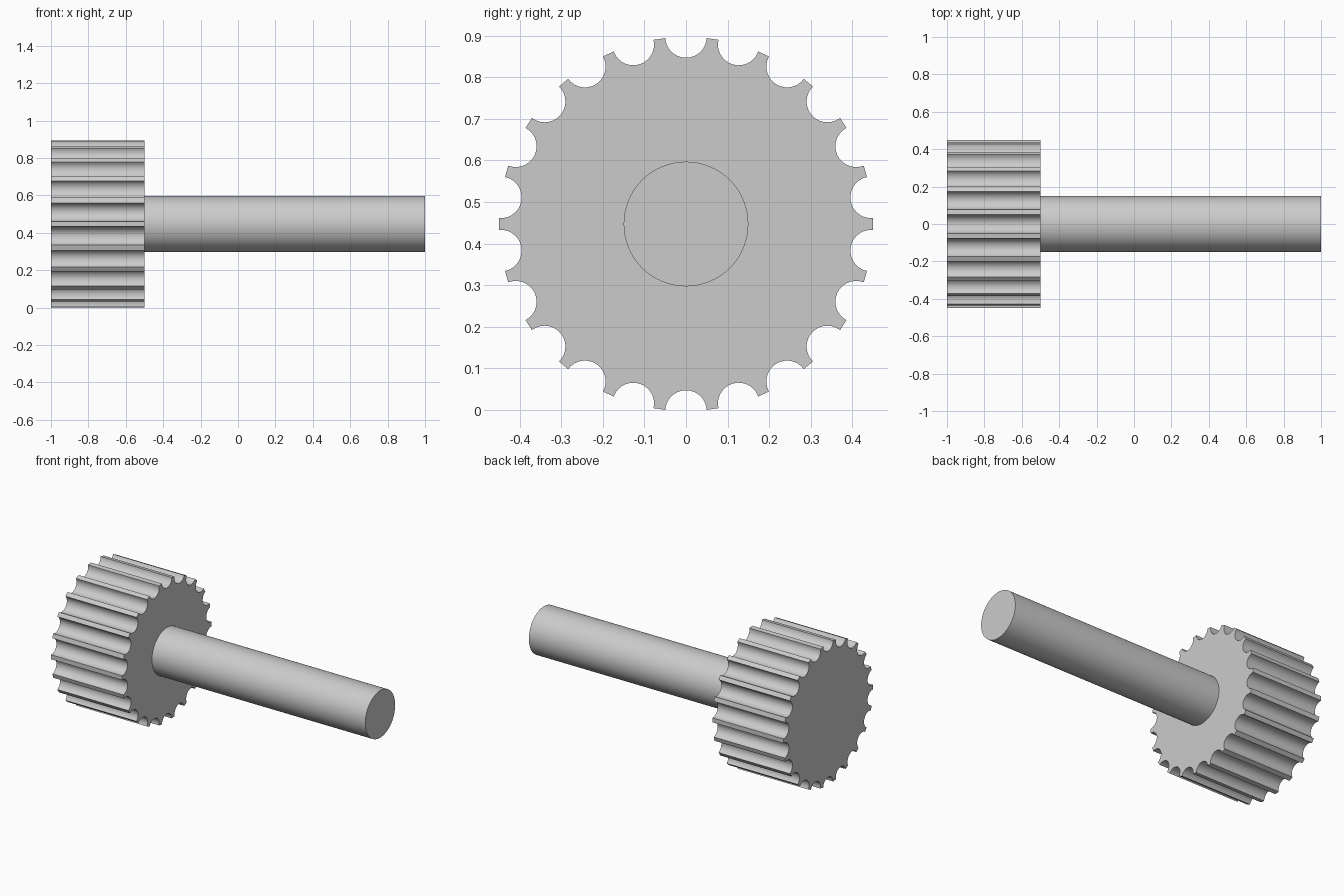
import bpy, bmesh, math
from mathutils import Vector

if "Cube" in bpy.data.objects:
    bpy.data.objects.remove(bpy.data.objects["Cube"])

TEETH = 22
RADIUS = 0.45
NOTCH = 0.05
AXIS_Z = 0.447

steel = bpy.data.materials.new("plain grey")
steel.use_nodes = True
grey = (0.6, 0.6, 0.6, 1)
steel.diffuse_color = grey
steel.node_tree.nodes["Principled BSDF"].inputs["Base Color"].default_value = grey


def extrude_profile(name, points, x0, x1):
    """Extrude a closed (y, z) outline along x."""
    bm = bmesh.new()
    face = bm.faces.new([bm.verts.new((x0, y, z + AXIS_Z)) for y, z in points])
    geom = bmesh.ops.extrude_face_region(bm, geom=[face])["geom"]
    verts = [g for g in geom if isinstance(g, bmesh.types.BMVert)]
    bmesh.ops.translate(bm, verts=verts, vec=Vector((x1 - x0, 0, 0)))
    bmesh.ops.recalc_face_normals(bm, faces=bm.faces)
    mesh = bpy.data.meshes.new(name)
    bm.to_mesh(mesh)
    bm.free()
    mesh.materials.append(steel)
    obj = bpy.data.objects.new(name, mesh)
    bpy.context.collection.objects.link(obj)
    bpy.ops.object.select_all(action='DESELECT')
    bpy.context.view_layer.objects.active = obj
    obj.select_set(True)
    bpy.ops.object.shade_smooth_by_angle(angle=math.radians(30))
    return obj


# Gear wheel: round scallops cut into the rim, flat-topped teeth between them
half = 2 * math.asin(NOTCH / (2 * RADIUS))
sweep = math.pi / 2 - half / 2      # half the scallop arc inside the rim
STEPS = 14
outline = []
for i in range(TEETH):
    a = math.pi / 2 + i * math.tau / TEETH
    for k in range(STEPS + 1):
        t = a + math.pi - sweep + 2 * sweep * k / STEPS
        outline.append((RADIUS * math.cos(a) + NOTCH * math.cos(t),
                        RADIUS * math.sin(a) + NOTCH * math.sin(t)))
# Order the rim points around the axis, scallop by scallop
ordered = []
for i in range(TEETH):
    arc = outline[i * (STEPS + 1):(i + 1) * (STEPS + 1)]
    ordered += arc[::-1]
extrude_profile("gear_wheel", ordered, -1.0, -0.5)

# Shaft
SIDES = 64
circle = [(0.15 * math.cos(i * math.tau / SIDES), 0.15 * math.sin(i * math.tau / SIDES))
          for i in range(SIDES)]
extrude_profile("shaft", circle, -0.5, 1.0)
